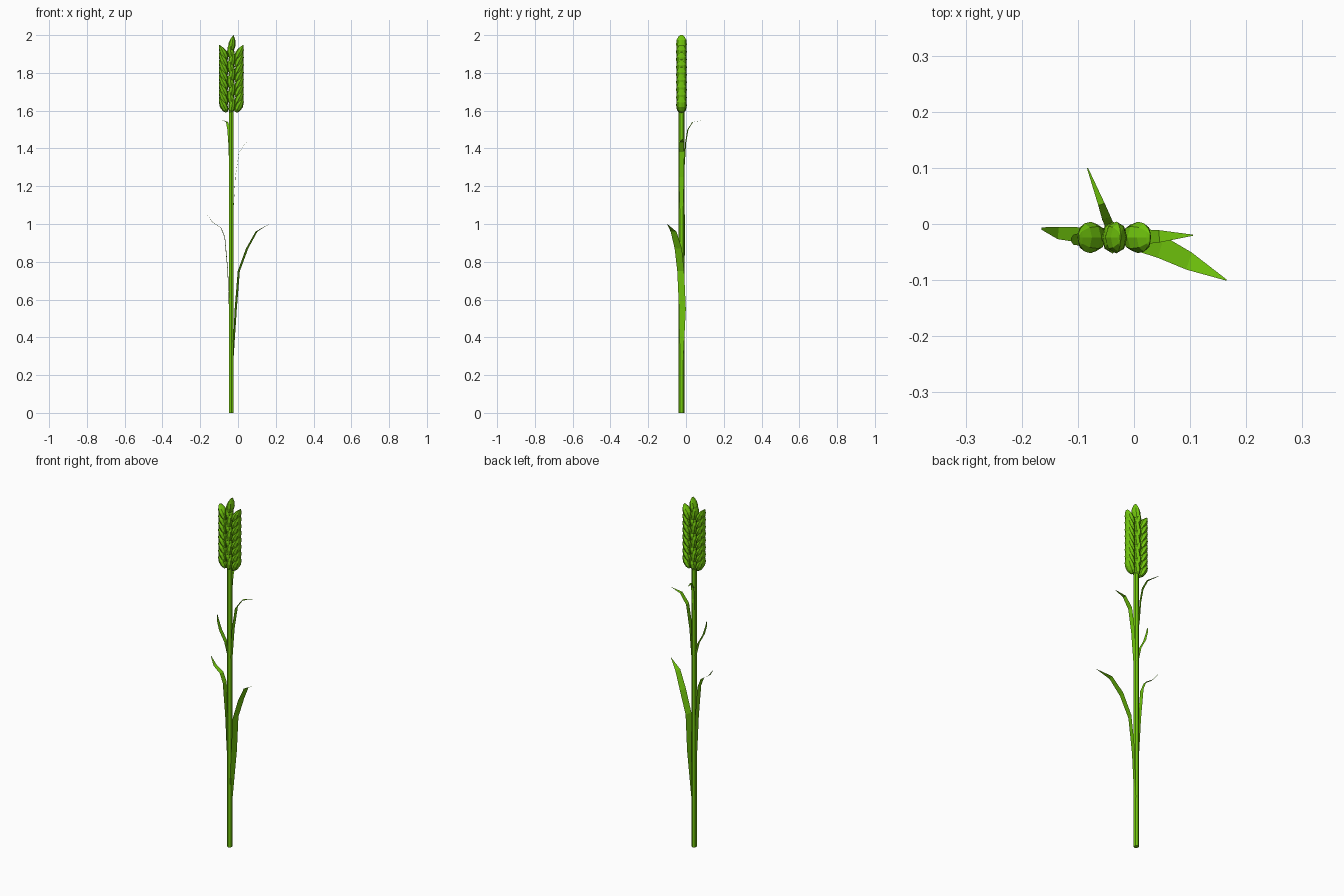
import bpy, bmesh, math
from mathutils import Vector

if "Cube" in bpy.data.objects:
    bpy.data.objects.remove(bpy.data.objects["Cube"])

green = bpy.data.materials.new("leaf green")
green.diffuse_color = (0.17, 0.58, 0.004, 1)
green.use_nodes = True
green.node_tree.nodes["Principled BSDF"].inputs["Base Color"].default_value = green.diffuse_color

CX, CY = -0.035, -0.024      # stem axis


def finish(name, bm):
    bmesh.ops.recalc_face_normals(bm, faces=bm.faces)
    me = bpy.data.meshes.new(name)
    bm.to_mesh(me)
    bm.free()
    me.materials.append(green)
    ob = bpy.data.objects.new(name, me)
    bpy.context.collection.objects.link(ob)
    return ob


def loft(bm, rings):
    """Skin a list of vertex rings and cap both ends."""
    vs = [[bm.verts.new(p) for p in r] for r in rings]
    n = len(vs[0])
    for a, b in zip(vs, vs[1:]):
        for i in range(n):
            j = (i + 1) % n
            bm.faces.new((a[i], a[j], b[j], b[i]))
    bm.faces.new(vs[0][::-1])
    bm.faces.new(vs[-1])


# Stem: hexagonal rod with corners facing front and back
bm = bmesh.new()
hexagon = [(math.sin(k * math.pi / 3) * 0.014, math.cos(k * math.pi / 3) * 0.015) for k in range(6)]
loft(bm, [[(CX + x, CY + y, z) for x, y in hexagon] for z in (0, 1.62)])
finish("stem", bm)

# Grain profile: (height, half width in x, half depth in y), pointed from the front, rounded from the side
PROFILE = [(0, .35, .45), (.18, .8, .85), (.45, 1, 1), (.72, .68, .9), (.92, .22, .55), (1, .04, .22)]


def grain(bm, base, tip, w=0.021, d=0.028):
    base, tip = Vector(base), Vector(tip)
    axis = tip - base
    side = Vector((axis.z, 0, -axis.x)).normalized()
    rings = []
    for t, sx, sy in PROFILE:
        c = base + axis * t
        rings.append([c + side * (math.cos(a) * w * sx) + Vector((0, math.sin(a) * d * sy, 0))
                      for a in [k * math.pi / 4 for k in range(8)]])
    loft(bm, rings)


# Ear: two outward-leaning rows and a zigzag middle row
for name, s in (("left_grains", -1), ("right_grains", 1)):
    bm = bmesh.new()
    for i in range(8):
        z = 1.592 + i * 0.0395
        grain(bm, (CX + s * 0.024, CY, z), (CX + s * 0.064, CY, z + 0.08))
    finish(name, bm)

bm = bmesh.new()
for i in range(9):
    z = 1.588 + i * 0.0403
    s = 1 if i % 2 == 0 else -1
    grain(bm, (CX - s * 0.003, CY, z), (CX + s * 0.011, CY, z + 0.09), w=0.02, d=0.0285)
finish("middle_grains", bm)


# Leaves: thin flat ribbons; each point is x, y, z, half width
def leaf(name, pts, heading):
    bm = bmesh.new()
    across = Vector((-math.sin(heading), math.cos(heading), 0))
    rows = []
    for x, y, z, w in pts:
        p = Vector((x, y, z))
        rows.append((bm.verts.new(p - across * w), bm.verts.new(p + across * w)))
    for a, b in zip(rows, rows[1:]):
        bm.faces.new((a[0], a[1], b[1], b[0]))
    finish(name, bm)


leaf("lower_right_leaf", [
    (-0.027, -0.024, 0.28, .010), (-0.012, -0.019, 0.55, .019), (0.004, -0.028, 0.75, .019),
    (0.048, -0.041, 0.87, .020), (0.098, -0.066, 0.96, .016), (0.165, -0.100, 1.0, .001)], -0.3)
leaf("lower_left_leaf", [
    (-0.047, -0.024, 0.55, .010), (-0.054, -0.022, 0.75, .015), (-0.070, -0.021, 0.93, .015),
    (-0.090, -0.020, 0.98, .014), (-0.135, -0.016, 1.01, .011), (-0.165, -0.008, 1.05, .002)], math.pi - 0.1)
leaf("upper_right_leaf", [
    (-0.024, -0.024, 1.08, .009), (-0.014, -0.024, 1.25, .014), (0.006, -0.023, 1.38, .014),
    (0.045, -0.022, 1.435, .011), (0.105, -0.020, 1.45, .001)], 0.03)
leaf("upper_left_leaf", [
    (-0.045, -0.024, 1.10, .010), (-0.060, -0.026, 1.17, .013), (-0.093, -0.027, 1.23, .012),
    (-0.108, -0.028, 1.28, .009), (-0.112, -0.028, 1.31, .003)], math.pi)
leaf("back_leaf", [
    (-0.040, -0.010, 1.30, .007), (-0.044, -0.002, 1.43, .008), (-0.049, 0.010, 1.50, .008),
    (-0.058, 0.035, 1.54, .006), (-0.083, 0.100, 1.55, .001)], math.pi / 2 + 0.36)
